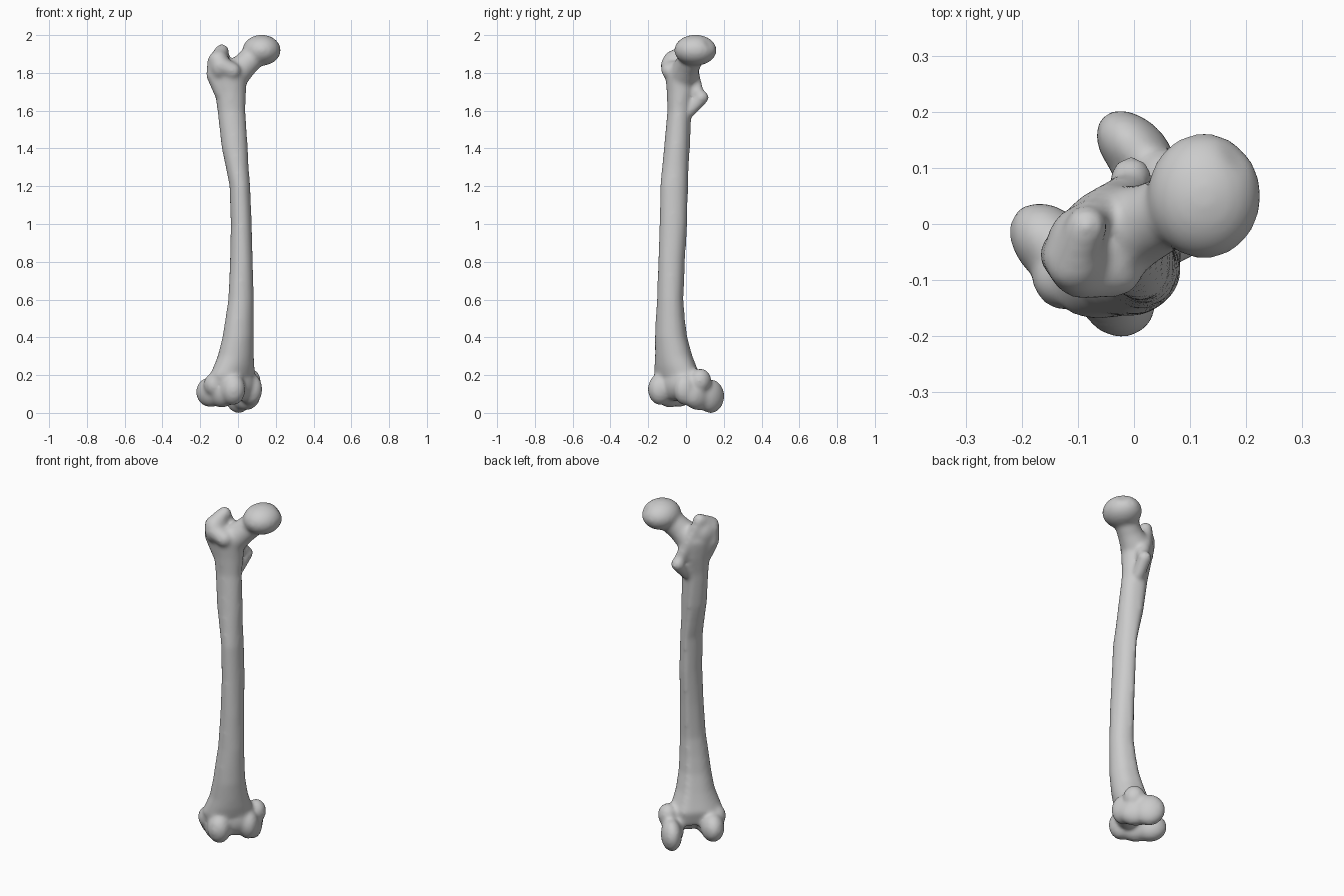
import bpy, bmesh, math
from mathutils import Matrix, Vector

if "Cube" in bpy.data.objects:
    bpy.data.objects.remove(bpy.data.objects["Cube"])

bone = bpy.data.materials.new("bone_grey")
bone.use_nodes = True
colour = (0.6, 0.6, 0.6, 1)
bone.diffuse_color = colour
bone.node_tree.nodes["Principled BSDF"].inputs["Base Color"].default_value = colour

TWIST = math.radians(45)     # the knee end is turned relative to the hip end
verts, faces = [], []

# One unit ball, reused for every rounded part
ball = bmesh.new()
bmesh.ops.create_uvsphere(ball, u_segments=24, v_segments=14, radius=1)
ball.verts.index_update()
ball_points = [v.co.copy() for v in ball.verts]
ball_faces = [[v.index for v in f.verts] for f in ball.faces]
ball.free()


def add(points, polygons):
    start = len(verts)
    verts.extend(points)
    faces.extend([start + i for i in poly] for poly in polygons)


def ellipsoid(centre, radii, turn=0.0):
    m = (Matrix.Rotation(turn, 4, 'Z') @ Matrix.Translation(centre)
         @ Matrix.Diagonal((*radii, 1)))
    return [m @ p for p in ball_points]


def chain(points, steps=5):
    """Overlapping balls along a path of (x, y, z, radius)."""
    for a, b in zip(points, points[1:]):
        for i in range(steps + 1):
            x, y, z, r = Vector(a).lerp(Vector(b), i / steps)
            add(ellipsoid((x, y, z), (r, r, r)), ball_faces)


def shaft(rows, sides=40):
    """Loft of (z, centre x, centre y, radius a, radius b, turn) with a rear ridge."""
    points = []
    for z, cx, cy, ra, rb, turn in rows:
        for i in range(sides):
            t = math.tau * i / sides
            off = (t - math.radians(105) + math.pi) % math.tau - math.pi
            ridge = 0.96 + 0.12 * math.exp(-(off / 0.3) ** 2)
            p = Vector((ra * math.cos(t - turn), rb * math.sin(t - turn), 0)) * ridge
            points.append(Vector((cx, cy, z)) + Matrix.Rotation(turn, 3, 'Z') @ p)
    last = (len(rows) - 1) * sides
    polygons = [list(range(sides))[::-1], list(range(last, last + sides))]
    for low in range(0, last, sides):
        for i in range(sides):
            j = (i + 1) % sides
            polygons.append([low + i, low + j, low + sides + j, low + sides + i])
    add(points, polygons)


# Long shaft, flaring at both ends
shaft([
    (0.12, -0.035, -0.04, 0.13, 0.075, TWIST),
    (0.20, -0.03, -0.05, 0.145, 0.10, TWIST),
    (0.25, -0.02, -0.06, 0.125, 0.097, TWIST),
    (0.30, -0.012, -0.068, 0.107, 0.092, TWIST),
    (0.40, 0.0, -0.082, 0.09, 0.082, TWIST),
    (0.50, 0.008, -0.086, 0.081, 0.074, TWIST),
    (0.60, 0.016, -0.086, 0.073, 0.068, TWIST),
    (0.80, 0.018, -0.079, 0.063, 0.071, 0),
    (1.00, 0.017, -0.069, 0.058, 0.074, 0),
    (1.20, 0.010, -0.066, 0.057, 0.074, 0),
    (1.30, -0.004, -0.059, 0.063, 0.071, 0),
    (1.40, -0.017, -0.051, 0.072, 0.069, 0),
    (1.60, -0.035, -0.037, 0.077, 0.064, 0),
    (1.70, -0.040, -0.028, 0.086, 0.077, 0),
    (1.80, -0.050, -0.030, 0.10, 0.085, 0),
    (1.86, -0.060, -0.030, 0.07, 0.06, 0),
])

# Ball head with a shallow pit
head = Vector((0.125, 0.05, 1.92))
pit = Vector((0.185, 0.125, 1.958))
add([p.lerp(head, 0.14 * math.exp(-((p - pit).length / 0.022) ** 2))
     for p in ellipsoid(head, (0.102, 0.113, 0.082))], ball_faces)

# Neck
chain([(0.09, 0.035, 1.895, 0.066), (0.03, 0.005, 1.835, 0.068),
       (-0.04, -0.02, 1.77, 0.085)])

# Large outer knob with crest, lower bulge and front bump
add(ellipsoid((-0.10, -0.05, 1.84), (0.058, 0.082, 0.085)), ball_faces)
chain([(-0.11, -0.075, 1.87, 0.045), (-0.085, -0.005, 1.915, 0.038)])
chain([(-0.118, -0.06, 1.86, 0.045), (-0.128, -0.055, 1.79, 0.042),
       (-0.085, -0.045, 1.70, 0.045)])
chain([(-0.09, -0.09, 1.84, 0.045), (-0.03, -0.085, 1.81, 0.045)])

# Rear ridge leading down to the small knob
chain([(-0.085, 0.0, 1.90, 0.035), (-0.05, 0.035, 1.80, 0.035),
       (-0.01, 0.06, 1.70, 0.035)])
chain([(-0.005, 0.083, 1.67, 0.038), (-0.015, 0.02, 1.60, 0.035)])

# Knee end, in turned axes: x to the inner side, y to the rear
for centre, radii in [
    ((-0.13, 0.075, 0.11), (0.064, 0.09, 0.08)),       # outer rear condyle
    ((-0.115, -0.075, 0.125), (0.065, 0.071, 0.085)),  # outer front ridge
    ((-0.12, 0.0, 0.11), (0.065, 0.09, 0.082)),        # outer bridge
    ((0.095, 0.09, 0.088), (0.056, 0.086, 0.09)),      # inner rear condyle
    ((0.075, 0.02, 0.095), (0.058, 0.10, 0.082)),      # inner bridge
    ((0.045, -0.05, 0.125), (0.058, 0.067, 0.085)),    # inner front ridge
    ((-0.03, -0.035, 0.155), (0.11, 0.075, 0.095)),    # groove between ridges
    ((0.10, 0.01, 0.17), (0.054, 0.06, 0.065)),        # inner side bump
    ((-0.165, 0.02, 0.15), (0.048, 0.055, 0.06)),      # outer side bump
]:
    add(ellipsoid(centre, radii, TWIST), ball_faces)

mesh = bpy.data.meshes.new("thigh_bone")
mesh.from_pydata(verts, [], faces)
mesh.materials.append(bone)
obj = bpy.data.objects.new("thigh_bone", mesh)
bpy.context.collection.objects.link(obj)

# Fuse the parts into one skin and soften the joins
remesh = obj.modifiers.new("fuse", 'REMESH')
remesh.mode = 'VOXEL'
remesh.voxel_size = 0.01
remesh.use_smooth_shade = True
soften = obj.modifiers.new("soften", 'SMOOTH')
soften.factor = 0.5
soften.iterations = 14
